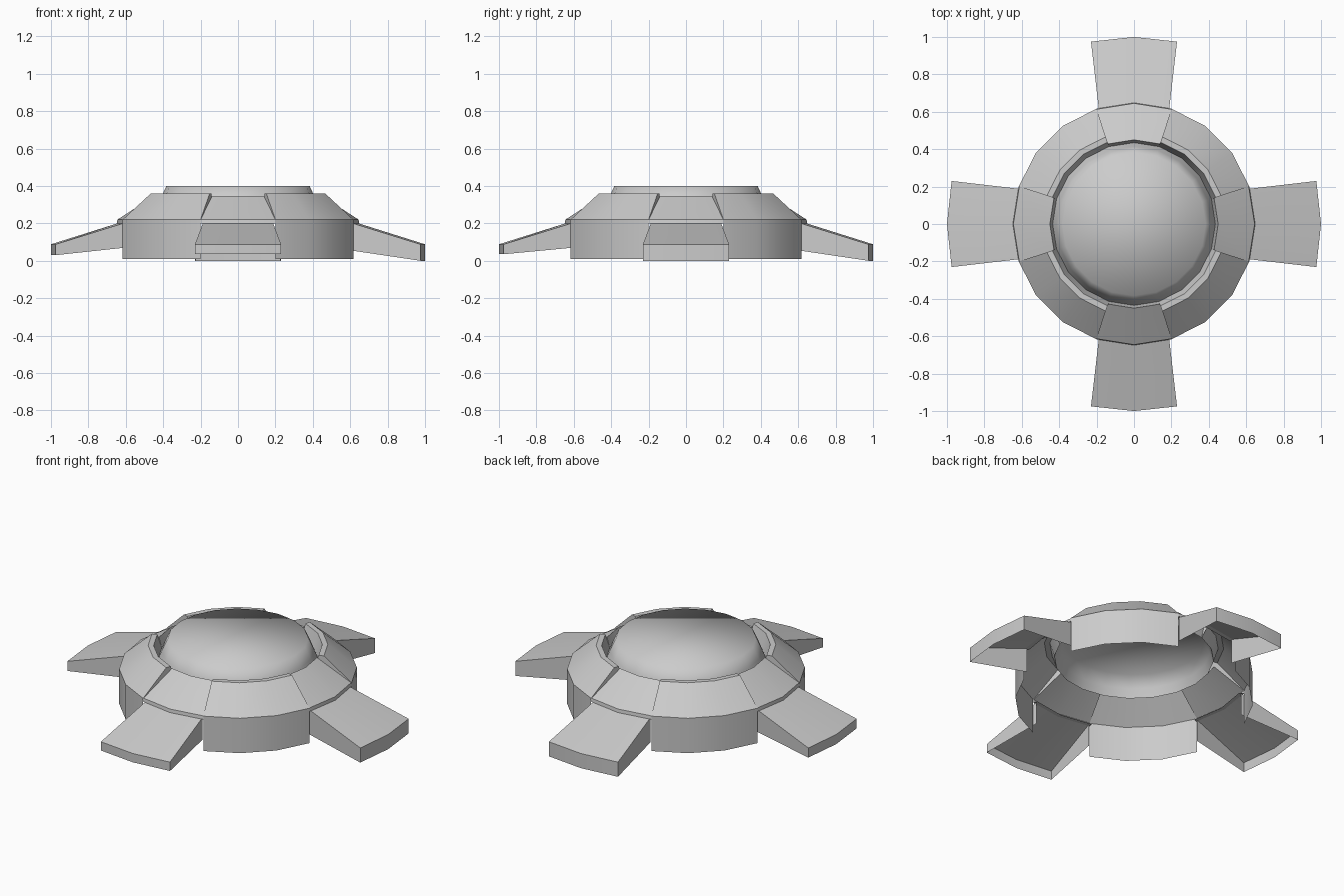
import bpy, bmesh
from math import radians, cos, sin

if "Cube" in bpy.data.objects:
    bpy.data.objects.remove(bpy.data.objects["Cube"])


def finish(name, bm, smooth_angle):
    bmesh.ops.remove_doubles(bm, verts=bm.verts, dist=0.0005)
    bmesh.ops.recalc_face_normals(bm, faces=bm.faces)
    me = bpy.data.meshes.new(name)
    bm.to_mesh(me)
    bm.free()
    ob = bpy.data.objects.new(name, me)
    bpy.context.collection.objects.link(ob)
    bpy.ops.object.select_all(action='DESELECT')
    ob.select_set(True)
    bpy.context.view_layer.objects.active = ob
    bpy.ops.object.shade_smooth_by_angle(angle=radians(smooth_angle))
    return ob


def point(r, z, deg):
    a = radians(deg)
    return (r * cos(a), r * sin(a), z)


def sweep(bm, profile, degs):
    """Turn a (radius, height) profile through the listed angles."""
    rows = [[bm.verts.new(point(r, z, d)) for r, z in profile] for d in degs]
    for a, b in zip(rows, rows[1:]):
        for i in range(len(profile) - 1):
            bm.faces.new((a[i], b[i], b[i + 1], a[i + 1]))


def cheek(bm, outline, deg):
    """Flat radial wall at one angle."""
    bm.faces.new([bm.verts.new(point(r, z, deg)) for r, z in outline])


WALL = [(.648, .01), (.648, .22), (.49, .36), (.46, .36), (.435, .28)]
PANEL = [(.62, .20), (.648, .20), (.645, .22), (.45, .345), (.435, .28)]

# Open 20-sided shell: four wall quarters with recessed panels between them
bm = bmesh.new()
for k in range(4):
    a = k * 90
    sweep(bm, WALL, [a + 18, a + 36, a + 54, a + 72])
    sweep(bm, PANEL, [a - 18, a, a + 18])
    for side in (-18, 18):
        cheek(bm, [(.648, .22), (.49, .36), (.46, .36), (.435, .28),
                   (.45, .345), (.645, .22)], a + side)
finish("shell", bm, 35)

# Shallow cap with a flat top, open underneath
bm = bmesh.new()
sweep(bm, [(.435, .28), (.415, .33), (.383, .40)], [i * 18 for i in range(21)])
bm.faces.new([bm.verts.new(point(.383, .40, i * 18)) for i in range(20)])
finish("cap", bm, 80)

# Four flared hollow feet, open underneath
for name, deg, root_low, tip_low in (("right_foot", 0, .055, 0),
                                     ("back_foot", 90, .055, 0),
                                     ("left_foot", 180, .07, .03),
                                     ("front_foot", 270, .07, .035)):
    bm = bmesh.new()
    c, s = cos(radians(deg)), sin(radians(deg))

    def v(out, across, z):
        return bm.verts.new((out * c - across * s, out * s + across * c, z))

    path = [(-1, .605, .975), (0, .635, 1.0), (1, .605, .975)]
    root = [v(r, q * .187, .203) for q, r, t in path]
    tip = [v(t, q * .23, .088) for q, r, t in path]
    low = [v(t, q * .23, tip_low) for q, r, t in path]
    for i in range(2):
        bm.faces.new((root[i], tip[i], tip[i + 1], root[i + 1]))
        bm.faces.new((tip[i], low[i], low[i + 1], tip[i + 1]))
    for i, q in ((0, -1), (2, 1)):
        heel = v(.605, q * .187, root_low)
        bm.faces.new((root[i], heel, low[i], tip[i]))
    finish(name, bm, 35)
